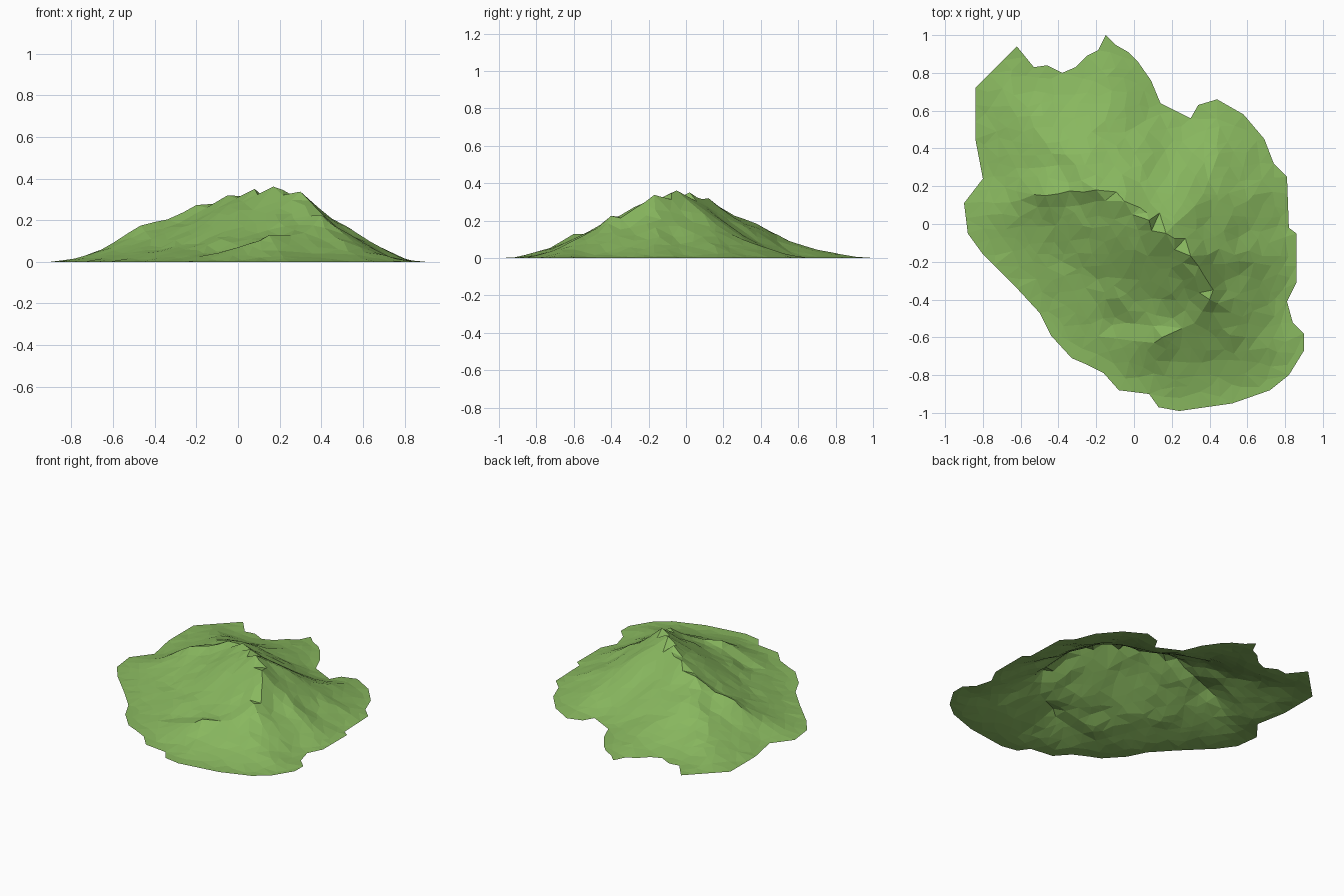
import bpy
import math
import random
from mathutils import Vector, noise, geometry

random.seed(4)
if "Cube" in bpy.data.objects:
    bpy.data.objects.remove(bpy.data.objects["Cube"])

# Ragged shoreline of the hill, as one closed loop
SHORE = [Vector(p) for p in (
    (-.9, .11), (-.8, .24), (-.84, .45), (-.84, .72), (-.62, .94), (-.53, .83),
    (-.46, .84), (-.38, .8), (-.31, .83), (-.25, .89), (-.19, .92), (-.15, 1),
    (-.1, .95), (-.03, .91), (.02, .86), (.09, .76), (.14, .64), (.3, .56),
    (.34, .63), (.44, .66), (.58, .58), (.69, .45), (.74, .32), (.81, .25),
    (.82, -.02), (.86, -.05), (.86, -.31), (.81, -.41), (.84, -.52), (.9, -.58),
    (.9, -.67), (.82, -.8), (.72, -.88), (.52, -.95), (.24, -.99), (.13, -.97),
    (.08, -.9), (-.08, -.88), (-.16, -.79), (-.26, -.74), (-.33, -.71),
    (-.44, -.59), (-.5, -.47), (-.62, -.34), (-.8, -.16), (-.88, -.05))]

# Crest lines as (x, y, height)
MAIN_CREST = [(-.47, .15, .17), (-.4, .16, .2), (-.2, .18, .28), (-.05, .12, .325),
              (.08, .02, .355), (.17, -.05, .365), (.3, -.17, .34)]
SPUR = [(.3, -.17, .34), (.4, -.4, .22), (.15, -.6, .13)]
STEP = 0.075


def segments(points, closed=False):
    ends = points[1:] + (points[:1] if closed else [])
    return list(zip(points, ends))


CRESTS = [(Vector(a), Vector(b)) for line in (MAIN_CREST, SPUR) for a, b in segments(line)]
EDGES = segments(SHORE, closed=True)


def closest(p, a, b):
    """Return the clamped position along a-b closest to p."""
    ab = b - a
    return max(0.0, min(1.0, (p - a).dot(ab) / ab.length_squared))


def shore_distance(p):
    return min((p - a.lerp(b, closest(p, a, b))).length for a, b in EDGES)


def inside(p):
    hit = False
    for a, b in EDGES:
        if (a.y > p.y) != (b.y > p.y):
            if p.x < a.x + (p.y - a.y) * (b.x - a.x) / (b.y - a.y):
                hit = not hit
    return hit


def height(p):
    """Fall away from the crests to the shore, steeper on the front side."""
    shore = shore_distance(p)
    best = 0.0
    for a, b in CRESTS:
        crest = a.lerp(b, closest(p, a.xy, b.xy))
        away = p - crest.xy
        t = away.length / (away.length + shore + 1e-6)
        front = max(0.0, -away.y) / (away.length + 1e-6)
        best = max(best, crest.z * (1 - t) ** (1.3 + 0.5 * front))
    # Gullies and bumps fade out at the shore and on the summit
    rough = noise.noise(Vector((p.x * 4, p.y * 4, 1.7)))
    rough += 0.6 * noise.noise(Vector((p.x * 9, p.y * 9, 5.2)))
    fade = min(1.0, shore / 0.3) * min(1.0, max(0.0, 0.37 - best) / 0.12)
    return max(0.004, best + 0.022 * rough * fade) + 0.003


# Scatter the shore, crest and a jittered triangular grid
points = []
for a, b in EDGES:
    count = max(1, round((b - a).length / 0.09))
    points += [a.lerp(b, i / count) for i in range(count)]
rim_count = len(points)
points += [Vector(c[:2]) for c in MAIN_CREST + SPUR[1:]]
crest_points = points[rim_count:]
rows = int(2 / (STEP * 0.87)) + 1
for row in range(rows):
    for col in range(int(2 / STEP) + 1):
        p = Vector((-1 + (col + 0.5 * (row % 2)) * STEP, -1 + row * STEP * 0.87))
        p += Vector((random.uniform(-1, 1), random.uniform(-1, 1))) * STEP * 0.3
        clear = all((p - c).length > STEP * 0.5 for c in crest_points)
        if clear and inside(p) and shore_distance(p) > STEP * 0.45:
            points.append(p)

# Triangulate inside the shoreline and lift to the hill height
rim = [(i, (i + 1) % rim_count) for i in range(rim_count)]
flat, _, faces, *_ = geometry.delaunay_2d_cdt(points, rim, [list(range(rim_count))], 1, 1e-5)
verts = [(p.x, p.y, height(p)) for p in flat]
low = min(v[2] for v in verts)
verts = [(x, y, z - low) for x, y, z in verts]

mesh = bpy.data.meshes.new("hill")
mesh.from_pydata(verts, [], faces)
mesh.update()
hill = bpy.data.objects.new("hill", mesh)
bpy.context.collection.objects.link(hill)

# Grass colour
grass = bpy.data.materials.new("grass green")
grass.use_nodes = True
color = (0.25, 0.48, 0.115, 1)
grass.diffuse_color = color
grass.node_tree.nodes["Principled BSDF"].inputs["Base Color"].default_value = color
mesh.materials.append(grass)
